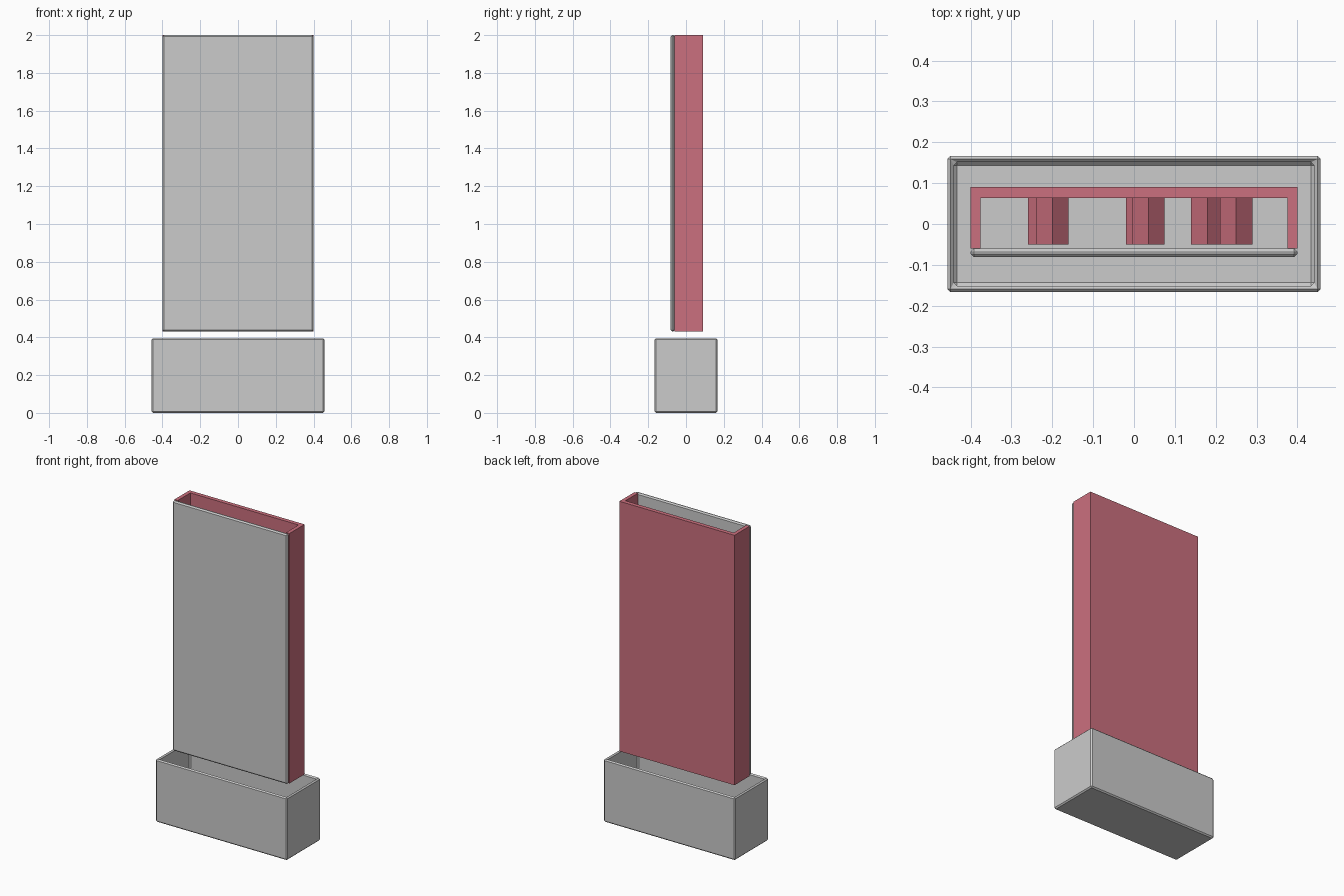
import bpy, bmesh, math

if "Cube" in bpy.data.objects:
    bpy.data.objects.remove(bpy.data.objects["Cube"])

red = bpy.data.materials.new("red")
red.diffuse_color = (0.60, 0.16, 0.21, 1)
red.use_nodes = True
red.node_tree.nodes["Principled BSDF"].inputs["Base Color"].default_value = red.diffuse_color


def finish(bm, name, mat=None):
    bmesh.ops.recalc_face_normals(bm, faces=bm.faces)
    me = bpy.data.meshes.new(name)
    bm.to_mesh(me)
    bm.free()
    ob = bpy.data.objects.new(name, me)
    bpy.context.collection.objects.link(ob)
    if mat:
        me.materials.append(mat)
    return ob


def box_bm(x0, x1, y0, y1, z0, z1):
    bm = bmesh.new()
    bmesh.ops.create_cube(bm, size=1)
    for v in bm.verts:
        v.co.x = x1 if v.co.x > 0 else x0
        v.co.y = y1 if v.co.y > 0 else y0
        v.co.z = z1 if v.co.z > 0 else z0
    return bm


def prism(name, outline, axis, a, b, mat):
    """Extrude a flat outline along z (axis 'z') or y (axis 'y') from a to b."""
    bm = bmesh.new()
    point = (lambda p, t: (p[0], p[1], t)) if axis == 'z' else (lambda p, t: (p[0], t, p[1]))
    face = bm.faces.new([bm.verts.new(point(p, a)) for p in outline])
    ext = bmesh.ops.extrude_face_region(bm, geom=[face])
    shift = (0, 0, b - a) if axis == 'z' else (0, b - a, 0)
    bmesh.ops.translate(bm, vec=shift,
                        verts=[g for g in ext["geom"] if isinstance(g, bmesh.types.BMVert)])
    return finish(bm, name, mat)


def chamfer(ob, width):
    m = ob.modifiers.new("chamfer", 'BEVEL')
    m.width = width
    m.segments = 1
    m.limit_method = 'ANGLE'
    m.angle_limit = math.radians(30)


# Open-topped trough: inset the top face and sink it to form the cavity
bm = box_bm(-0.457, 0.457, -0.167, 0.167, 0, 0.395)
bm.faces.ensure_lookup_table()
top = max(bm.faces, key=lambda f: f.calc_center_median().z)
bmesh.ops.inset_region(bm, faces=[top], thickness=0.022)
ext = bmesh.ops.extrude_face_region(bm, geom=[top])
bmesh.ops.translate(bm, vec=(0, 0, -0.373),
                    verts=[g for g in ext["geom"] if isinstance(g, bmesh.types.BMVert)])
if top.is_valid:
    bm.faces.remove(top)
chamfer(finish(bm, "trough"), 0.008)

# Front panel
chamfer(finish(box_bm(-0.4, 0.4, -0.081, -0.06, 0.43, 2.0), "front_panel"), 0.008)

# U-shaped housing, open at top, bottom and front
prism("housing", [(-0.4, -0.06), (-0.376, -0.06), (-0.376, 0.064), (0.376, 0.064),
                  (0.376, -0.06), (0.4, -0.06), (0.4, 0.09), (-0.4, 0.09)],
      'z', 0.43, 2.0, red)

# Diamond pegs staggered down the inside of the housing
r = 0.04
pegs = [(0.25, 1.70), (-0.20, 1.55), (0.035, 1.35), (0.18, 1.10), (-0.22, 0.95), (0.02, 0.75)]
for x, z in pegs:
    prism("peg", [(x - r, z), (x, z - r), (x + r, z), (x, z + r)], 'y', -0.05, 0.066, red)
